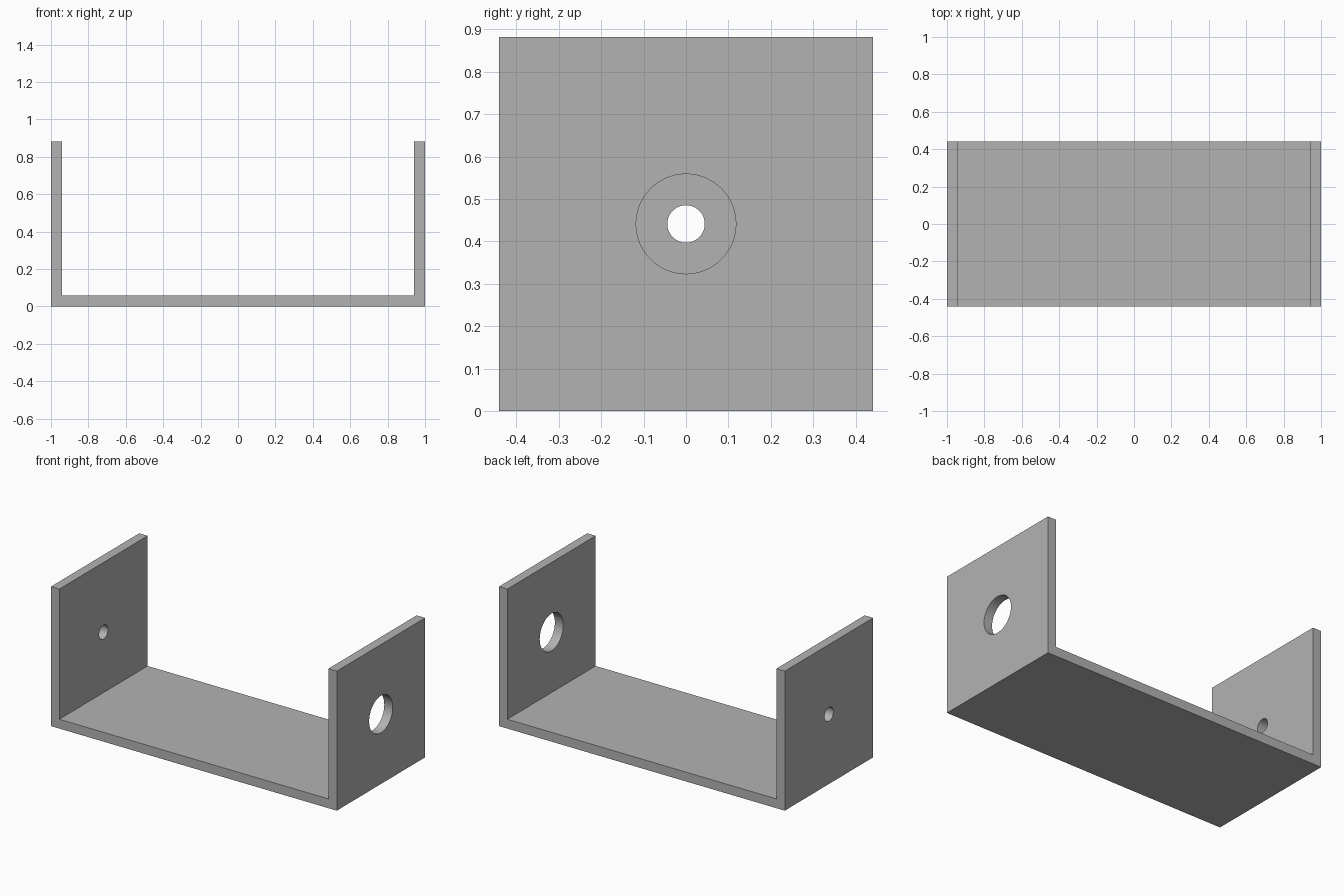
import bpy
import math

# Everything is laid out on a unit of one wall thickness
U = 1 / 17
LENGTH, DEPTH, HEIGHT = 34 * U, 15 * U, 15 * U

if "Cube" in bpy.data.objects:
    bpy.data.objects.remove(bpy.data.objects["Cube"], do_unlink=True)

grey = bpy.data.materials.new("plain grey")
grey.use_nodes = True
colour = (0.45, 0.45, 0.45, 1)
grey.diffuse_color = colour
grey.node_tree.nodes["Principled BSDF"].inputs["Base Color"].default_value = colour


def extruded_profile(name, points, depth):
    """Solid from an x-z outline, extruded evenly along y."""
    n = len(points)
    verts = [(x, y, z) for y in (-depth / 2, depth / 2) for x, z in points]
    faces = [tuple(range(n)), tuple(reversed(range(n, 2 * n)))]
    faces += [(i, i + n, (i + 1) % n + n, (i + 1) % n) for i in range(n)]
    mesh = bpy.data.meshes.new(name)
    mesh.from_pydata(verts, [], faces)
    mesh.materials.append(grey)
    obj = bpy.data.objects.new(name, mesh)
    bpy.context.collection.objects.link(obj)
    return obj


def drill(target, name, x, radius):
    """Cut a round hole along x through one upright wall."""
    bpy.ops.mesh.primitive_cylinder_add(
        vertices=64, radius=radius, depth=4 * U,
        location=(x, 0, HEIGHT / 2), rotation=(0, math.pi / 2, 0))
    cutter = bpy.context.object
    cutter.name = name
    cutter.data.materials.append(grey)
    cutter.hide_render = True
    cutter.hide_set(True)
    cut = target.modifiers.new(name, "BOOLEAN")
    cut.operation = "DIFFERENCE"
    cut.solver = "EXACT"
    cut.object = cutter
    bpy.context.view_layer.objects.active = target
    target.select_set(True)
    bpy.ops.object.modifier_apply(modifier=name)
    bpy.data.objects.remove(cutter, do_unlink=True)


# U-shaped bracket: base with two upright walls
half = [(LENGTH / 2, 0), (LENGTH / 2, HEIGHT),
        (LENGTH / 2 - U, HEIGHT), (LENGTH / 2 - U, U)]
outline = half + [(-x, z) for x, z in reversed(half)]
bracket = extruded_profile("bracket", outline, DEPTH)

# Large hole in the left wall, small hole in the right wall
wall_x = (LENGTH - U) / 2
drill(bracket, "large_hole", wall_x, 2 * U)
drill(bracket, "small_hole", -wall_x, 0.75 * U)

# Smooth hole walls, crisp edges
bpy.ops.object.select_all(action="DESELECT")
bracket.select_set(True)
bpy.context.view_layer.objects.active = bracket
bpy.ops.object.shade_smooth_by_angle(angle=math.radians(30))
